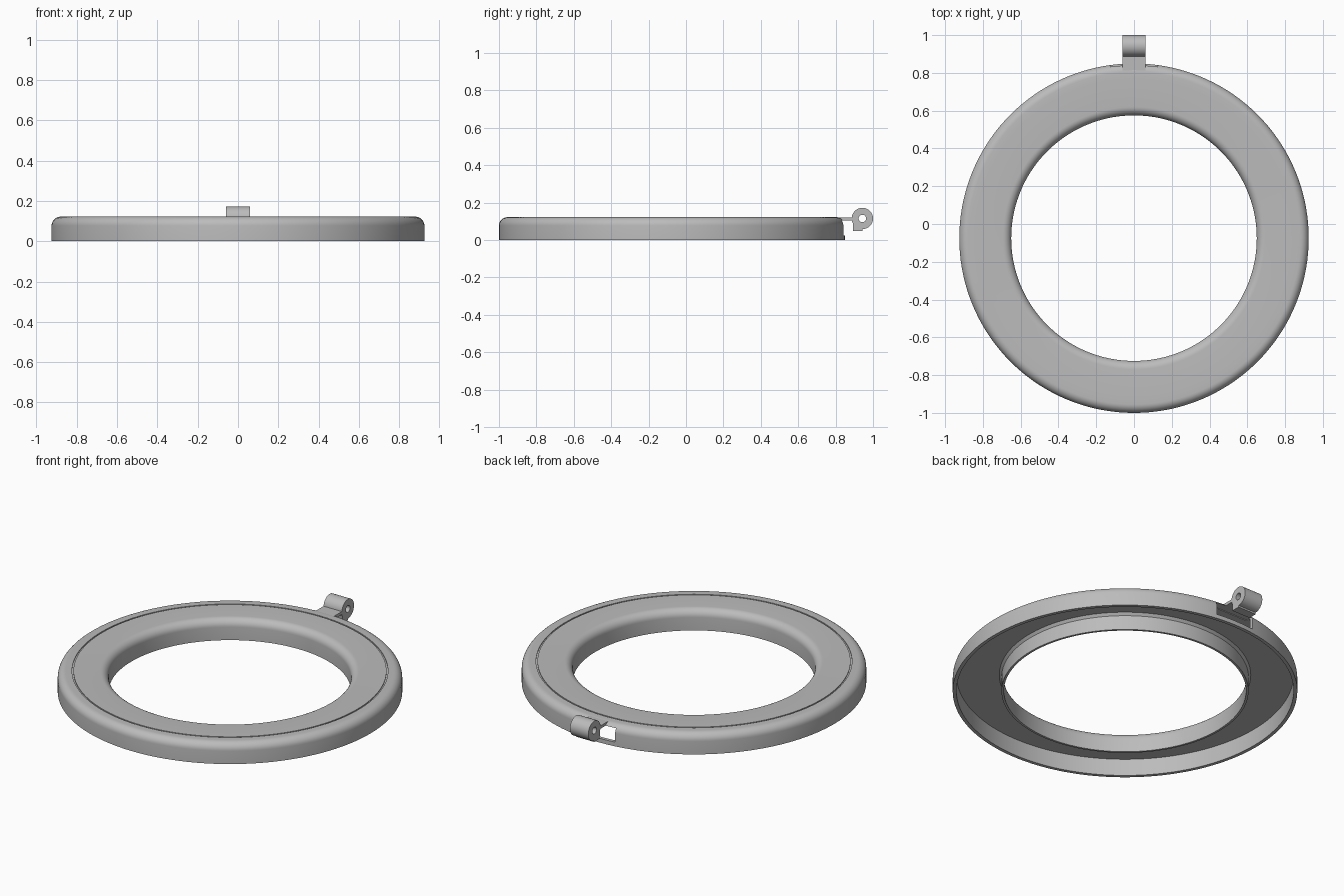
import bpy, bmesh
from math import sin, cos, radians, pi
from mathutils import Matrix, Vector

cube = bpy.data.objects.get("Cube")
if cube:
    bpy.data.objects.remove(cube)

RING_Y = -0.075      # ring centre
TOP = 0.122          # height of the flat top

grey = bpy.data.materials.new("plain_grey")
grey.use_nodes = True
colour = (0.5, 0.5, 0.5, 1)
grey.diffuse_color = colour
grey.node_tree.nodes["Principled BSDF"].inputs["Base Color"].default_value = colour


def finish(name, bm):
    """Turn a bmesh into a named grey object."""
    bmesh.ops.recalc_face_normals(bm, faces=bm.faces)
    mesh = bpy.data.meshes.new(name)
    bm.to_mesh(mesh)
    bm.free()
    mesh.materials.append(grey)
    obj = bpy.data.objects.new(name, mesh)
    bpy.context.collection.objects.link(obj)
    return obj


def select(obj):
    bpy.ops.object.select_all(action='DESELECT')
    obj.select_set(True)
    bpy.context.view_layer.objects.active = obj


def smooth(obj):
    select(obj)
    bpy.ops.object.shade_smooth_by_angle(angle=radians(30))


def box(name, low, high):
    bm = bmesh.new()
    bmesh.ops.create_cube(bm, size=1)
    low, high = Vector(low), Vector(high)
    for v in bm.verts:
        v.co = (low + high) / 2 + v.co * (high - low)
    return finish(name, bm)


def arc(a, b, r, start, end, steps):
    angles = [radians(start + (end - start) * i / steps) for i in range(steps + 1)]
    return [(a + r * cos(t), b + r * sin(t)) for t in angles]


# Hollow ring: thin shell, open below, rounded top edges and a fine groove
fillet = 0.045
groove = [(0.848, TOP), (0.848, TOP - 0.005), (0.840, TOP - 0.005), (0.840, TOP)]
profile = ([(0.905, 0), (0.925, 0)]
           + arc(0.925 - fillet, TOP - fillet, fillet, 0, 90, 8)
           + groove
           + arc(0.65 + fillet, TOP - fillet, fillet, 90, 180, 8)
           + [(0.65, 0), (0.663, 0), (0.663, 0.085), (0.675, 0.1), (0.905, 0.1)])
bm = bmesh.new()
verts = [bm.verts.new((r, 0, z)) for r, z in profile]
edges = [bm.edges.new((v, verts[i - 1])) for i, v in enumerate(verts)]
bmesh.ops.spin(bm, geom=verts + edges, cent=(0, 0, 0), axis=(0, 0, 1),
               angle=2 * pi, steps=144, use_merge=True)
bmesh.ops.remove_doubles(bm, verts=bm.verts, dist=1e-5)
bmesh.ops.translate(bm, verts=bm.verts, vec=(0, RING_Y, 0))
ring = finish("ring_shell", bm)

# Window in the back wall under the hinge tab
cutter = box("window_cutter", (-0.125, 0.79, 0.025), (0.125, 0.95, 0.104))
cutter.hide_render = True
cut = ring.modifiers.new("window", 'BOOLEAN')
cut.object = cutter
cut.operation = 'DIFFERENCE'
cut.solver = 'EXACT'
select(ring)
bpy.ops.object.modifier_apply(modifier="window")
bpy.data.objects.remove(cutter)
smooth(ring)

# Flat tab joining the ring to the hinge
half = 0.06
box("hinge_tab", (-half, 0.79, 0.104), (half, 0.892, TOP - 0.001))

# Hinge knuckle: drilled barrel with a square foot
cy, cz = 0.943, 0.115
outer = arc(cy, cz, 0.057, -88, 208, 40) + [(0.893, 0.048), (0.945, 0.048)]
hole = arc(cy, cz, 0.02, 0, 345, 23)
bm = bmesh.new()
edges = []
for loop in (outer, hole):
    verts = [bm.verts.new((-half, y, z)) for y, z in loop]
    edges += [bm.edges.new((v, verts[i - 1])) for i, v in enumerate(verts)]
bmesh.ops.triangle_fill(bm, edges=edges, use_beauty=True, normal=(1, 0, 0))
side = bmesh.ops.extrude_face_region(bm, geom=bm.faces[:], use_keep_orig=True)
moved = [g for g in side["geom"] if isinstance(g, bmesh.types.BMVert)]
bmesh.ops.translate(bm, verts=moved, vec=(2 * half, 0, 0))
smooth(finish("hinge_knuckle", bm))
